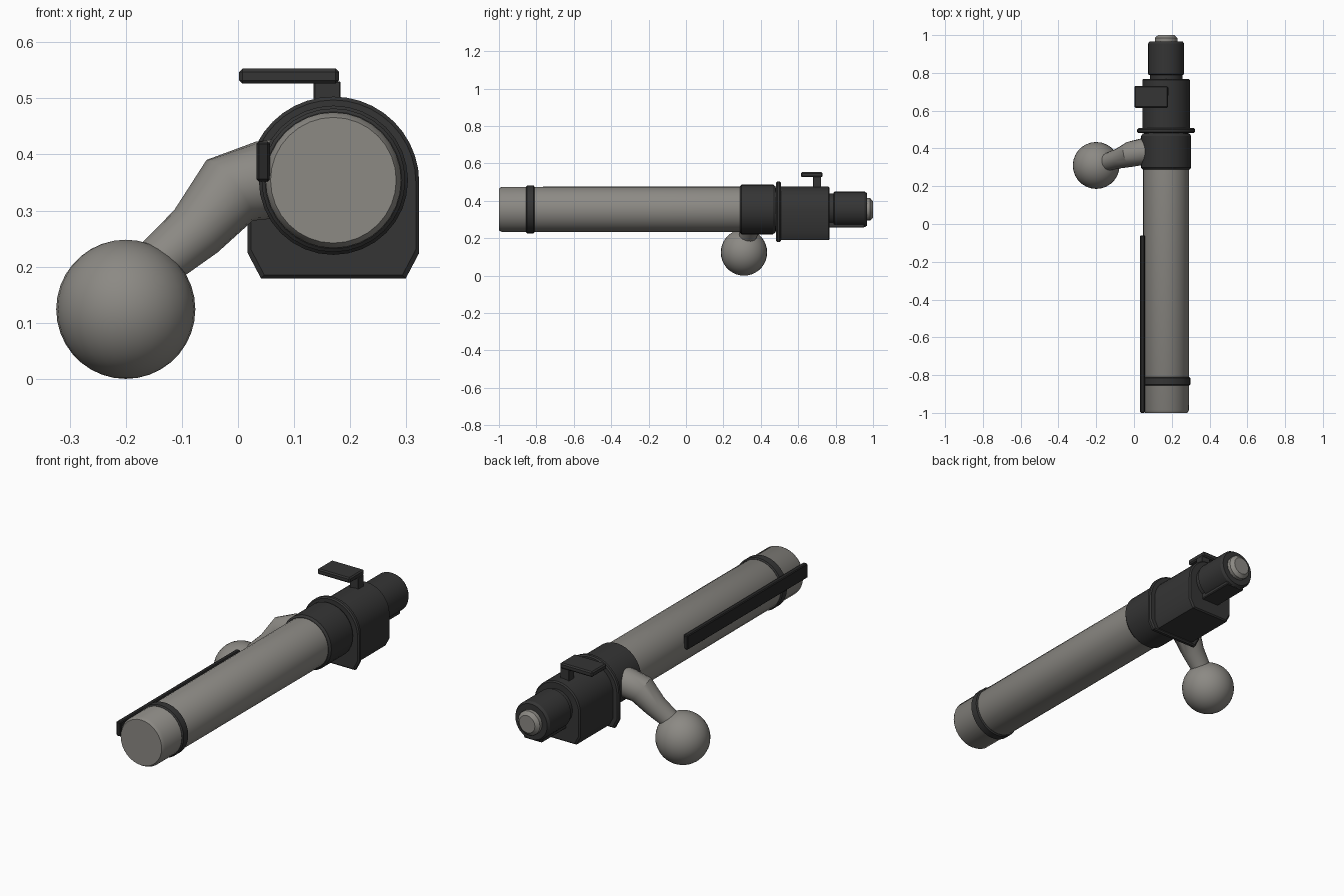
import bpy, bmesh, math
from mathutils import Vector

if "Cube" in bpy.data.objects:
    bpy.data.objects.remove(bpy.data.objects["Cube"])

CX, CZ = 0.17, 0.354   # bolt axis


def material(name, rgb):
    m = bpy.data.materials.new(name)
    m.diffuse_color = (*rgb, 1)
    m.use_nodes = True
    m.node_tree.nodes["Principled BSDF"].inputs["Base Color"].default_value = m.diffuse_color
    return m


STEEL = material("grey steel", (0.262, 0.252, 0.231))
DARK = material("dark steel", (0.035, 0.035, 0.035))
BLACK = material("black steel", (0.02, 0.02, 0.02))


def finish(name, bm, mat, smooth=True):
    bmesh.ops.recalc_face_normals(bm, faces=bm.faces)
    me = bpy.data.meshes.new(name)
    bm.to_mesh(me)
    bm.free()
    me.materials.append(mat)
    ob = bpy.data.objects.new(name, me)
    bpy.context.collection.objects.link(ob)
    if smooth:
        bpy.ops.object.select_all(action='DESELECT')
        ob.select_set(True)
        bpy.context.view_layer.objects.active = ob
        bpy.ops.object.shade_smooth_by_angle(angle=math.radians(32))
    return ob


def skin(name, rings, mat):
    """Bridge a list of equal-length point rings and cap both ends."""
    bm = bmesh.new()
    loops = [[bm.verts.new(p) for p in r] for r in rings]
    n = len(loops[0])
    for a, b in zip(loops, loops[1:]):
        for i in range(n):
            j = (i + 1) % n
            bm.faces.new((a[i], a[j], b[j], b[i]))
    bm.faces.new(loops[0])
    bm.faces.new(loops[-1])
    return finish(name, bm, mat)


def lathe(name, profile, mat, n=32):
    """Turned part along y from (y, radius) pairs."""
    return skin(name, [[(CX + r * math.cos(2 * math.pi * i / n), y,
                         CZ + r * math.sin(2 * math.pi * i / n)) for i in range(n)]
                       for y, r in profile], mat)


def box(name, lo, hi, mat, bevel=0.004):
    bm = bmesh.new()
    bmesh.ops.create_cube(bm, size=1)
    for v in bm.verts:
        v.co = [(a + b) / 2 + c * (b - a) for a, b, c in zip(lo, hi, v.co)]
    bmesh.ops.bevel(bm, geom=bm.edges[:], offset=bevel, segments=1, affect='EDGES')
    return finish(name, bm, mat, False)


def arch(name, y0, y1, r, bottom, chamfer, mat, edge=0.006):
    """Round-topped block with straight sides and chamfered bottom corners."""
    def ring(y, d):
        R = r - d
        b = bottom + d
        pts = [(CX + R * math.cos(math.pi * i / 20), y, CZ - 0.004 + R * math.sin(math.pi * i / 20))
               for i in range(21)]
        pts += [(CX - R, y, b + chamfer * 1.9), (CX - R + chamfer, y, b),
                (CX + R - chamfer, y, b), (CX + R, y, b + chamfer * 1.9)]
        return pts
    return skin(name, [ring(y0, edge), ring(y0 + edge, 0), ring(y1 - edge, 0), ring(y1, edge)], mat)


# turned body, front band and rear collar
lathe("bolt_body", [(-1, 0.112), (-0.985, 0.121), (0.4, 0.122)], STEEL)
lathe("front_band", [(-0.855, 0.122), (-0.85, 0.128), (-0.815, 0.128), (-0.81, 0.122)], DARK)
lathe("rear_collar", [(0.288, 0.124), (0.298, 0.133), (0.465, 0.133), (0.478, 0.124)], DARK)
lathe("collar_core", [(0.4, 0.118), (0.52, 0.118)], DARK)

# long side extractor
box("extractor_bar", (0.033, -1, 0.352), (0.057, -0.06, 0.423), BLACK)

# shroud with its flange
arch("shroud_flange", 0.482, 0.507, 0.153, 0.179, 0.024, DARK)
arch("shroud", 0.5, 0.768, 0.126, 0.19, 0.022, DARK)

# cocking piece, lower lug and striker tip
lathe("cocking_piece", [(0.76, 0.086), (0.788, 0.086), (0.793, 0.095), (0.955, 0.095), (0.967, 0.087)], DARK)
box("cocking_lug", (0.12, 0.76, 0.257), (0.22, 0.955, 0.3), DARK)
lathe("striker_tip", [(0.95, 0.06), (0.985, 0.06), (1.0, 0.043)], STEEL, 16)

# safety lever
box("safety_post", (0.135, 0.68, 0.45), (0.183, 0.723, 0.53), DARK, 0.002)
box("safety_lever", (0.002, 0.615, 0.526), (0.18, 0.731, 0.553), DARK, 0.006)

# bent, tapered handle
path = [(0.12, 0.385, 0.362), (0.045, 0.383, 0.354), (-0.015, 0.37, 0.336),
        (-0.075, 0.348, 0.263), (-0.135, 0.33, 0.212), (-0.19, 0.312, 0.14)]
radii = [0.072, 0.07, 0.068, 0.054, 0.047, 0.045]
P = [Vector(p) for p in path]
rings = []
for k, p in enumerate(P):
    t = (P[min(k + 1, len(P) - 1)] - P[max(k - 1, 0)]).normalized()
    u = (Vector((0, 1, 0)) - t * t.y).normalized()
    w = t.cross(u)
    rings.append([p + radii[k] * (u * math.cos(a) + w * math.sin(a))
                  for a in (2 * math.pi * i / 20 for i in range(20))])
skin("bolt_handle", rings, STEEL)

# handle ball
bm = bmesh.new()
bmesh.ops.create_uvsphere(bm, u_segments=28, v_segments=18, radius=0.124)
bmesh.ops.translate(bm, verts=bm.verts, vec=(-0.2, 0.31, 0.124))
finish("handle_ball", bm, STEEL)
